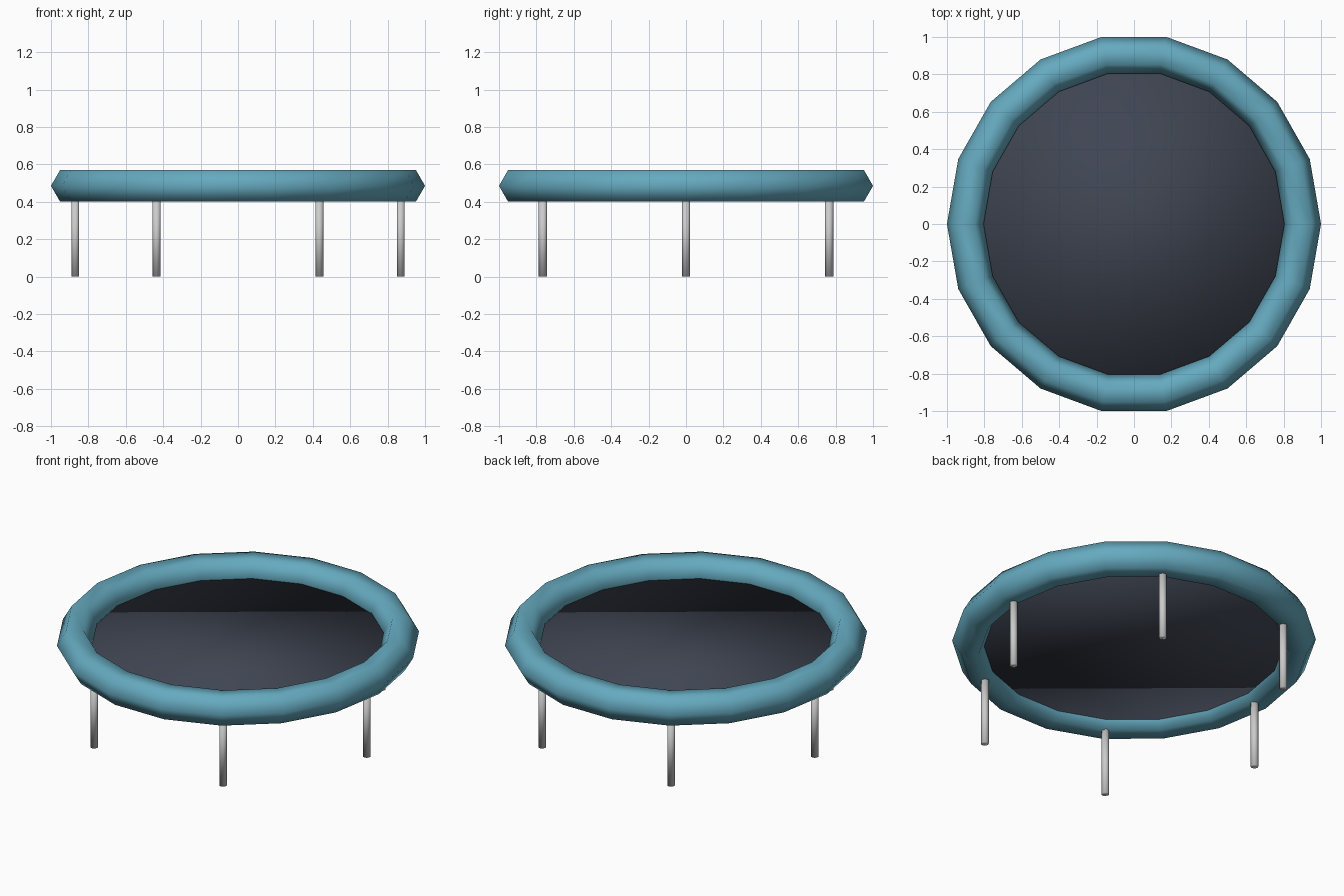
import bpy
from math import cos, sin, tau

if "Cube" in bpy.data.objects:
    bpy.data.objects.remove(bpy.data.objects["Cube"])

Y_STRETCH = 1.0154  # the ring is very slightly longer in y


def material(name, color):
    m = bpy.data.materials.new(name)
    m.diffuse_color = color
    m.use_nodes = True
    m.node_tree.nodes["Principled BSDF"].inputs["Base Color"].default_value = m.diffuse_color
    return m


def finish(name, mat=None):
    ob = bpy.context.object
    ob.name = name
    ob.scale.y = Y_STRETCH
    bpy.ops.object.transform_apply(location=False, rotation=True, scale=True)
    bpy.ops.object.shade_smooth()
    if mat:
        ob.data.materials.append(mat)
    return ob


teal = material("pad_teal", (0.13, 0.40, 0.52, 1))
dark = material("mat_dark", (0.05, 0.06, 0.085, 1))

# Padded rim: 18-sided ring with a hexagonal cross-section
bpy.ops.mesh.primitive_torus_add(major_segments=18, minor_segments=6,
                                 major_radius=0.902, minor_radius=0.098,
                                 location=(0, 0, 0.485))
finish("padded_rim", teal)

# Jumping mat: thin disc tucked into the rim
bpy.ops.mesh.primitive_cylinder_add(vertices=32, radius=0.86, depth=0.02,
                                    location=(0, 0, 0.46))
finish("jumping_mat", dark)

# Six legs evenly spaced under the rim
for i in range(6):
    a = tau * i / 6
    bpy.ops.mesh.primitive_cylinder_add(
        vertices=10, radius=0.022, depth=0.42,
        location=(0.87 * cos(a), 0.87 * sin(a) * Y_STRETCH, 0.21))
    finish(f"leg_{i + 1}")
